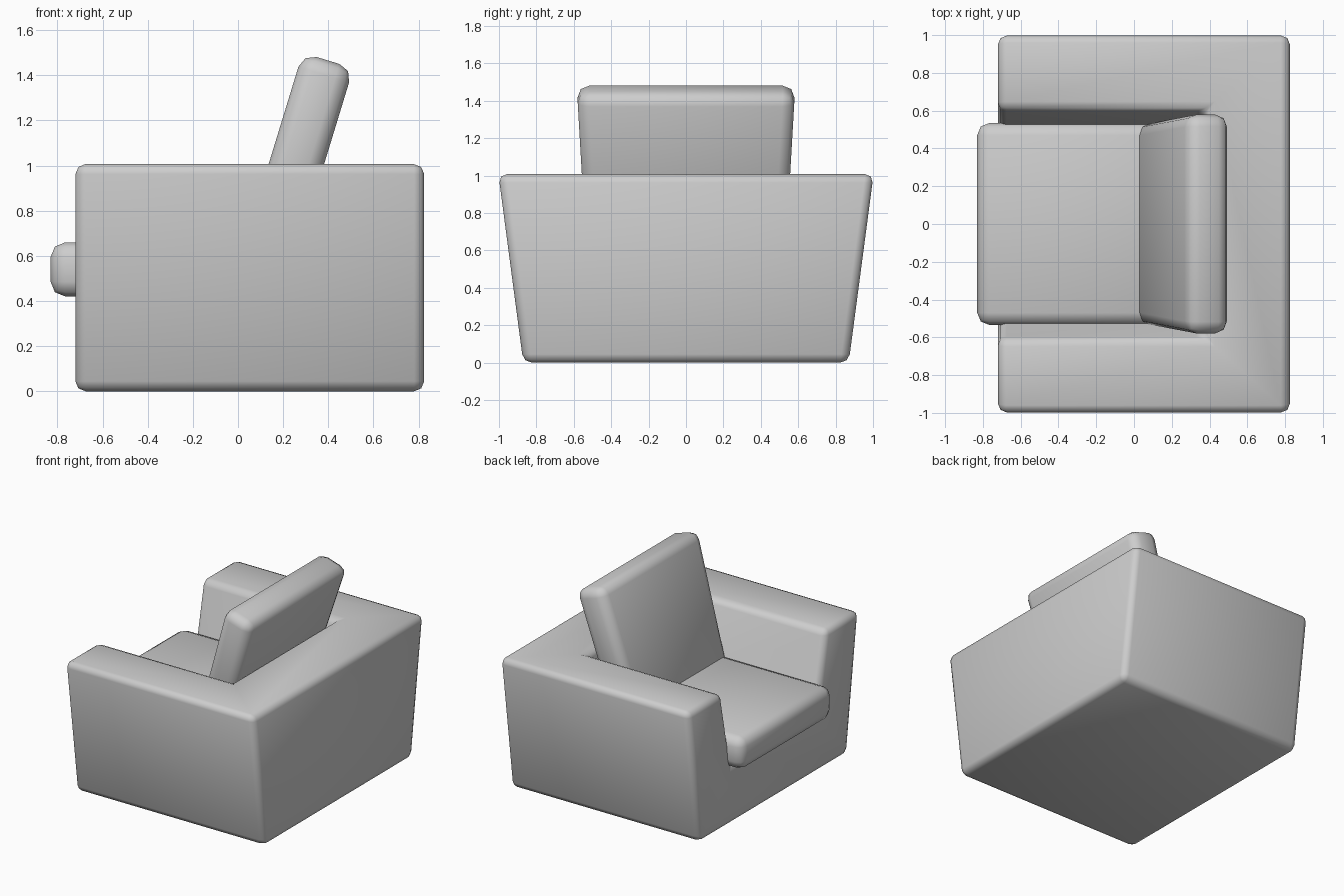
import bpy
import bmesh
import math
from mathutils import Matrix

default_cube = bpy.data.objects.get("Cube")
if default_cube:
    bpy.data.objects.remove(default_cube, do_unlink=True)

fabric = bpy.data.materials.new("light grey fabric")
fabric.use_nodes = True
GREY = (0.61, 0.61, 0.61, 1)
fabric.diffuse_color = GREY
fabric.node_tree.nodes["Principled BSDF"].inputs["Base Color"].default_value = GREY


def finish(name, bm, bevel):
    """Turn a bmesh into a softly rounded, smooth shaded object."""
    bmesh.ops.recalc_face_normals(bm, faces=bm.faces)
    mesh = bpy.data.meshes.new(name)
    bm.to_mesh(mesh)
    bm.free()
    mesh.materials.append(fabric)
    mesh.shade_smooth()
    obj = bpy.data.objects.new(name, mesh)
    bpy.context.collection.objects.link(obj)
    mod = obj.modifiers.new("rounded edges", 'BEVEL')
    mod.width = bevel
    mod.segments = 2
    mod.limit_method = 'ANGLE'
    mod.angle_limit = math.radians(30)
    return obj


def ring(bm, front, back, half_width, z):
    """Four corners at one height, from front right round to front left."""
    corners = [(front, -1), (back, -1), (back, 1), (front, 1)]
    return [bm.verts.new((x, side * half_width, z)) for x, side in corners]


def cushion(name, size, taper, centre, tilt):
    """Rounded slab whose local bottom or rear end is narrower."""
    bm = bmesh.new()
    bmesh.ops.create_cube(bm, size=1)
    for v in bm.verts:
        narrow = taper if v.co.z < 0 else 1
        v.co.x *= size[0]
        v.co.y *= size[1] * narrow
        v.co.z *= size[2]
    bm.transform(Matrix.Translation(centre) @ Matrix.Rotation(tilt, 4, 'Y'))
    return finish(name, bm, 0.065)


# Flared body with a recess open to the front
FRONT, BACK, RECESS = -0.72, 0.825, 0.38
bm = bmesh.new()
base = ring(bm, FRONT, BACK, 0.87, 0)
rim = ring(bm, FRONT, BACK, 1.003, 1.007)
inner = ring(bm, FRONT, RECESS, 0.605, 1.007)
floor = ring(bm, FRONT, RECESS - 0.04, 0.485, 0.42)
for lower, upper in [(base, rim), (rim, inner), (inner, floor)]:
    for i in range(3):
        bm.faces.new((lower[i], lower[i + 1], upper[i + 1], upper[i]))
bm.faces.new(base)
bm.faces.new(floor)
# Front of the arms and the panel under the seat
for i in (0, 3):
    bm.faces.new((base[i], rim[i], inner[i], floor[i]))
bm.faces.new((base[0], floor[0], floor[3], base[3]))
finish("armchair_body", bm, 0.045)

# Loose seat cushion, lying flat and overhanging the front
cushion("seat_cushion", (1.12, 1.07, 0.24), 1.0, (-0.27, 0, 0.54), 0)

# Back cushion, leaning rearwards
cushion("back_cushion", (0.235, 1.165, 0.95), 0.91, (0.26, 0, 1.011),
        math.radians(17))
